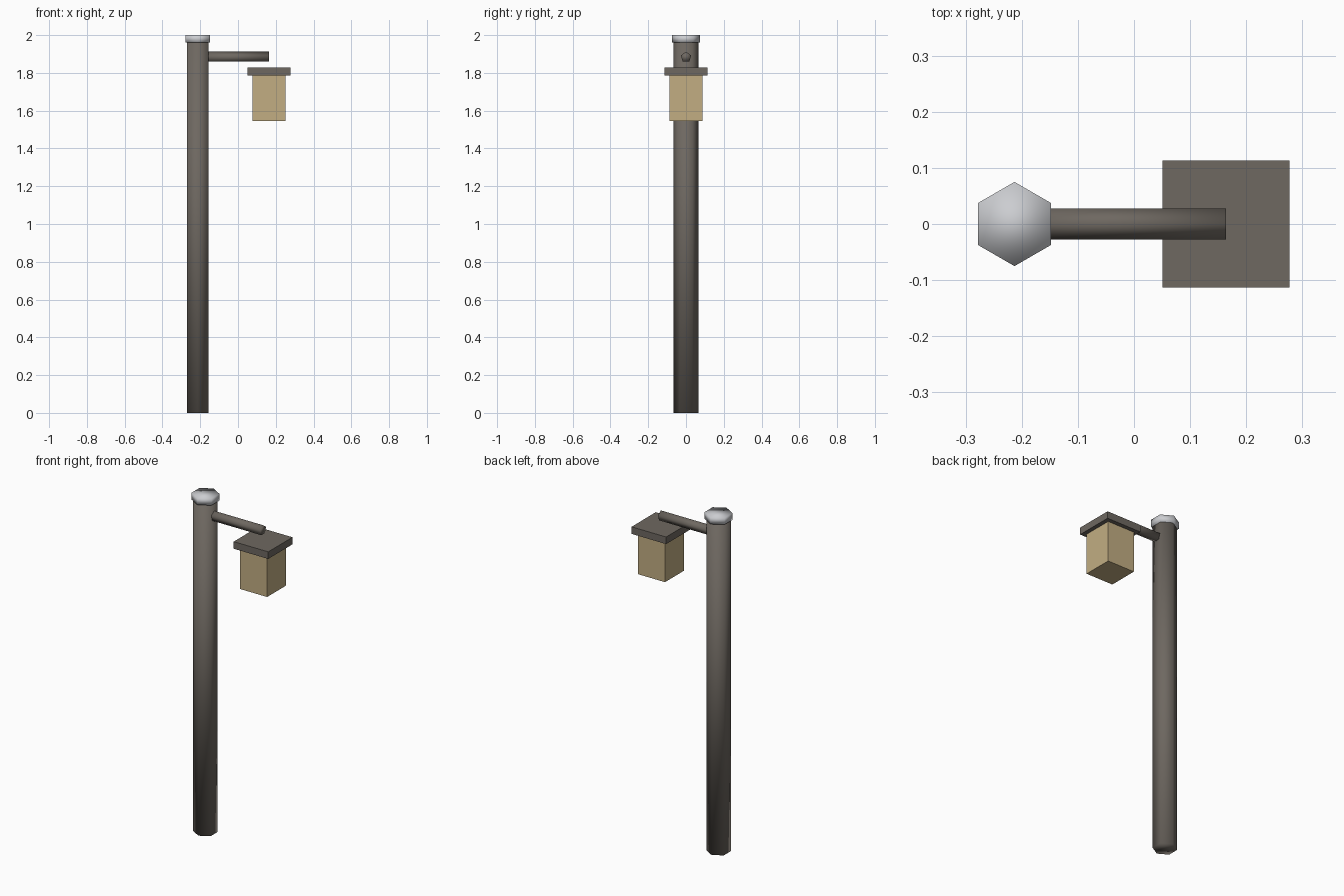
import bpy
from math import pi
from mathutils import Matrix, Vector

default = bpy.data.objects.get("Cube")
if default:
    bpy.data.objects.remove(default, do_unlink=True)


def material(name, rgb):
    mat = bpy.data.materials.new(name)
    mat.use_nodes = True
    colour = (*rgb, 1.0)
    mat.diffuse_color = colour
    mat.node_tree.nodes["Principled BSDF"].inputs["Base Color"].default_value = colour
    return mat


def finish(name, mat, smooth):
    obj = bpy.context.object
    obj.name = obj.data.name = name
    obj.data.materials.append(mat)
    for face in obj.data.polygons:
        face.use_smooth = smooth
    return obj


def rod(name, sides, radius, start, end, mat, turn):
    """Soft-shaded low-poly prism between two points."""
    a, b = Vector(start), Vector(end)
    bpy.ops.mesh.primitive_cylinder_add(vertices=sides, radius=radius,
                                        depth=(b - a).length)
    obj = finish(name, mat, True)
    obj.data.transform(turn)
    obj.location = (a + b) / 2
    return obj


def block(name, size, centre, mat):
    bpy.ops.mesh.primitive_cube_add(size=1, location=centre)
    obj = finish(name, mat, False)
    obj.data.transform(Matrix.Diagonal((*size, 1)))
    return obj


metal = material("dark warm grey", (0.156, 0.138, 0.119))
pale = material("pale grey", (0.60, 0.61, 0.635))
glow = material("lamp tan", (0.54, 0.42, 0.225))

POST_X, LAMP_X = -0.213, 0.164
upright = Matrix.Identity(4)
# First corner of the arm points up, with its axis along x
sideways = Matrix.Rotation(pi / 2, 4, "Z") @ Matrix.Rotation(pi / 2, 4, "X")

# Hexagonal post and its cap
rod("post", 6, 0.066, (POST_X, 0, 0), (POST_X, 0, 1.965), metal, upright)
rod("post_cap", 6, 0.075, (POST_X, 0, 1.96), (POST_X, 0, 2.0), pale, upright)

# Five-sided arm reaching over the lamp
rod("arm", 5, 0.029, (POST_X, 0, 1.883), (LAMP_X, 0, 1.883), metal, sideways)

# Hanging lantern
block("lantern_roof", (0.226, 0.226, 0.042), (LAMP_X, 0, 1.807), metal)
block("lantern_body", (0.177, 0.177, 0.241), (LAMP_X, 0, 1.6655), glow)
